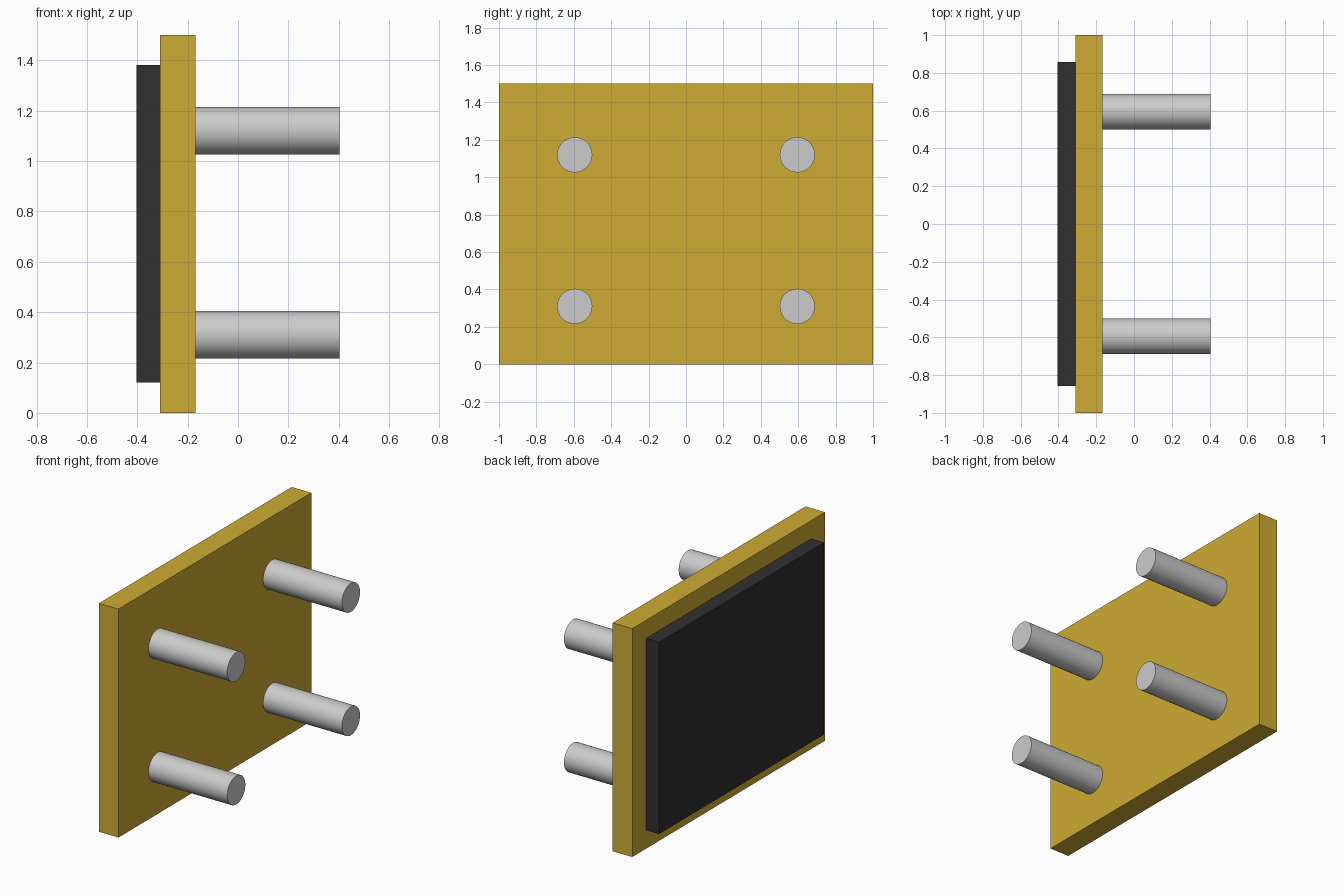
import bpy
import math

if "Cube" in bpy.data.objects:
    bpy.data.objects.remove(bpy.data.objects["Cube"])


def material(name, rgb):
    mat = bpy.data.materials.new(name)
    mat.diffuse_color = (*rgb, 1.0)
    mat.use_nodes = True
    mat.node_tree.nodes["Principled BSDF"].inputs["Base Color"].default_value = mat.diffuse_color
    return mat


def box(name, x, y, z, mat):
    """Box from (min, max) pairs along each axis."""
    bpy.ops.mesh.primitive_cube_add(size=1)
    ob = bpy.context.object
    ob.name = name
    ob.location = [(a + b) / 2 for a, b in (x, y, z)]
    ob.scale = [b - a for a, b in (x, y, z)]
    bpy.ops.object.transform_apply(location=False, rotation=False, scale=True)
    ob.data.materials.append(mat)
    return ob


def peg(name, x, y, z, radius):
    """Smooth round rod along x."""
    bpy.ops.mesh.primitive_cylinder_add(
        vertices=64, radius=radius, depth=x[1] - x[0],
        location=((x[0] + x[1]) / 2, y, z), rotation=(0, math.pi / 2, 0))
    bpy.context.object.name = name
    bpy.ops.object.shade_smooth_by_angle(angle=math.radians(30))


gold = material("gold", (0.62, 0.41, 0.035))
dark = material("dark", (0.03, 0.03, 0.03))

# Upright plate and the dark pad on its left face
box("back_plate", (-0.31, -0.168), (-1.0, 1.0), (0.0, 1.5), gold)
box("dark_pad", (-0.404, -0.31), (-0.857, 0.857), (0.121, 1.381), dark)

# Four pegs on the right face
for side, y in (("front", -0.595), ("back", 0.595)):
    for level, z in (("lower", 0.31), ("upper", 1.12)):
        peg(f"{level}_{side}_peg", (-0.168, 0.404), y, z, 0.094)
